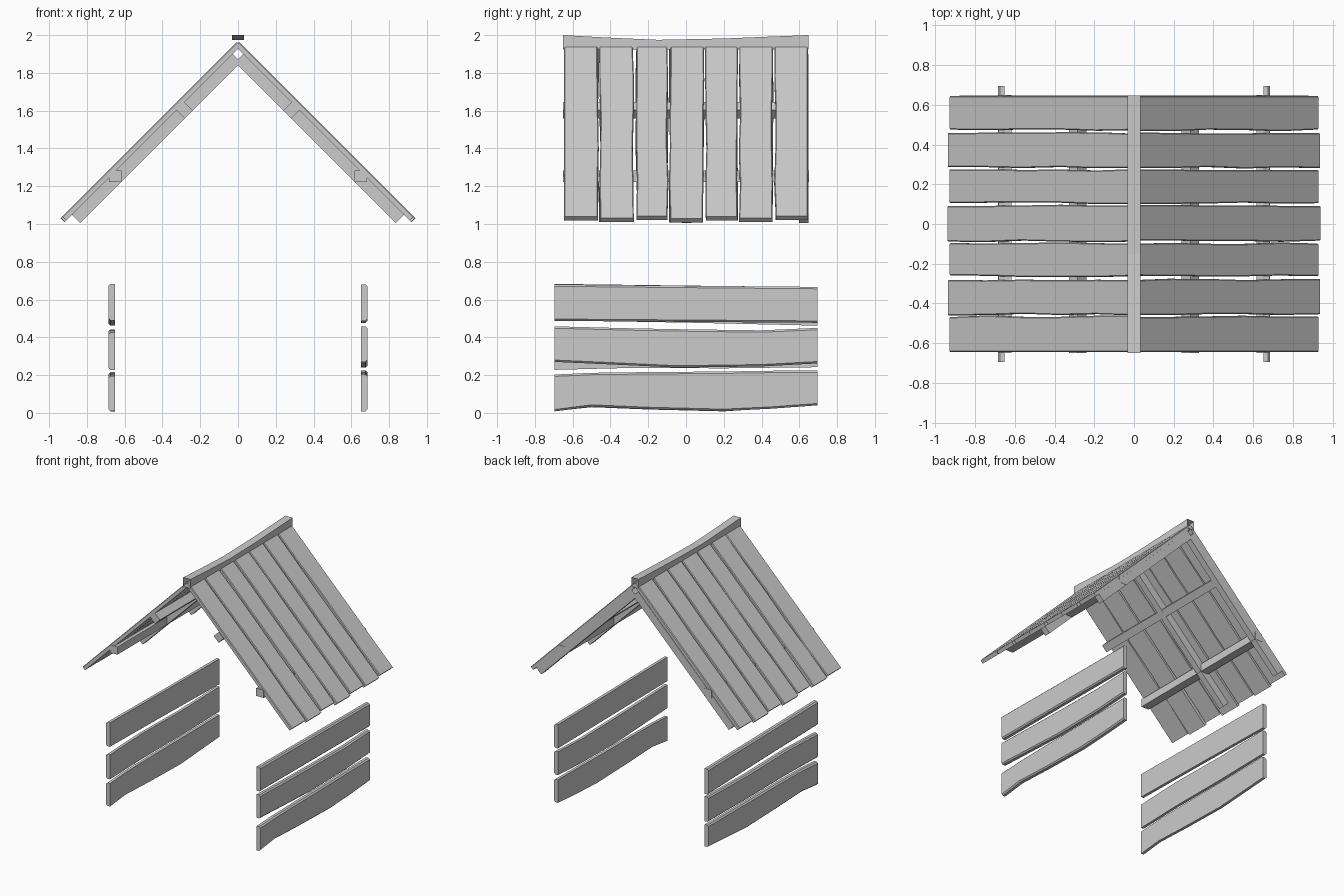
import bpy, bmesh, random
from mathutils import Matrix, Vector

if "Cube" in bpy.data.objects:
    bpy.data.objects.remove(bpy.data.objects["Cube"])

random.seed(4)
R = 0.70711


def finish(name, bm):
    bmesh.ops.recalc_face_normals(bm, faces=bm.faces)
    me = bpy.data.meshes.new(name)
    bm.to_mesh(me)
    bm.free()
    ob = bpy.data.objects.new(name, me)
    bpy.context.collection.objects.link(ob)
    return ob


def frame(origin, u, v, w):
    m = Matrix((u, v, w)).transposed().to_4x4()
    m.translation = Vector(origin)
    return m


def plank(name, m, stations, w0, w1, chamfer=0.008):
    """Loft of six-sided sections: stations are (u, v_low, v_high),
    thickness w0..w1, chamfered on the outer (w1) face."""
    bm = bmesh.new()
    rings = []
    for u, a, b in stations:
        c = chamfer
        sec = [(a, w0), (b, w0), (b, w1 - c), (b - c, w1), (a + c, w1), (a, w1 - c)]
        rings.append([bm.verts.new(m @ Vector((u, v, w))) for v, w in sec])
    for p, q in zip(rings, rings[1:]):
        for i in range(6):
            j = (i + 1) % 6
            bm.faces.new((p[i], p[j], q[j], q[i]))
    bm.faces.new(rings[0])
    bm.faces.new(rings[-1])
    return finish(name, bm)


def box(name, m, lo, hi):
    bm = bmesh.new()
    bmesh.ops.create_cube(bm, size=1)
    lo, hi = Vector(lo), Vector(hi)
    for v in bm.verts:
        v.co = m @ Vector([(l + h) / 2 + c * (h - l) for l, h, c in zip(lo, hi, v.co)])
    return finish(name, bm)


# Roof plank rows: y edges and how far out the eave end reaches
rows = [(-.645, -.463, .930), (-.458, -.278, .938), (-.265, -.095, .928),
        (-.088, .095, .940), (.102, .275, .930), (.282, .460, .938),
        (.470, .645, .928)]

for s, side in ((1, "right"), (-1, "left")):
    # Slope frame: u runs down the slope, v along the ridge, w outwards
    slope = frame((0, 0, 1.97), (s * R, 0, -R), (0, 1, 0), (s * R, 0, R))
    for k, (a, b, reach) in enumerate(rows):
        end = reach / R
        st = []
        for i in range(6):
            ja, jb = random.uniform(-.003, .006), random.uniform(-.006, .003)
            u = .01 + (end - .01) * i / 5
            st.append((u, a + (ja if k > 0 else 0), b + (jb if k < 6 else 0)))
        plank(f"{side}_roof_plank_{k + 1}", slope, st, -.030, 0, .005)

    # Rafters at the middle and back of the roof
    for y0, y1, nm in ((-.02, .03, "middle"), (.597, .648, "back")):
        box(f"{side}_{nm}_rafter", slope, (.07, y0, -.092), (1.272, y1, -.029))

    # Purlins along the roof: upper one tilted with the slope, lower one upright
    box(f"{side}_upper_purlin", slope, (.43, -.65, -.091), (.49, .648, -.028))
    x0, x1 = sorted((s * .617, s * .683))
    box(f"{side}_lower_purlin", Matrix(), (x0, -.65, 1.222), (x1, .65, 1.284))

    # Side wall: three uneven boards
    wall = frame((s * .652, 0, 0), (0, 1, 0), (0, 0, 1), (s, 0, 0))
    if s > 0:
        boards = [
            [(-.695, .008, .203), (-.5, .033, .212), (-.2, .020, .216),
             (.2, .010, .219), (.45, .022, .223), (.695, .040, .225)],
            [(-.695, .270, .458), (-.3, .252, .448), (-.05, .240, .443),
             (.4, .246, .437), (.695, .262, .450)],
            [(-.695, .487, .680), (0, .482, .673), (.695, .477, .667)]]
    else:
        boards = [
            [(-.695, .010, .195), (-.5, .030, .207), (-.2, .018, .212),
             (.2, .008, .213), (.695, .040, .216)],
            [(-.695, .228, .425), (-.3, .238, .440), (.2, .236, .432),
             (.695, .242, .442)],
            [(-.695, .490, .683), (0, .478, .674), (.695, .462, .666)]]
    for k, st in enumerate(boards):
        plank(f"{side}_wall_board_{k + 1}", wall, st, 0, .033, .010)

# Ridge cap: sagging, open-ended square tube
bm = bmesh.new()
rings = []
for y, top in ((-.65, 2.0), (-.42, 1.987), (-.15, 1.975), (.2, 1.982), (.648, 2.0)):
    sec = [(-.032, 1.925), (.032, 1.925), (.032, top), (-.032, top)]
    rings.append([bm.verts.new((x, y, z)) for x, z in sec])
for p, q in zip(rings, rings[1:]):
    for i in range(4):
        j = (i + 1) % 4
        bm.faces.new((p[i], p[j], q[j], q[i]))
finish("ridge_cap", bm)
